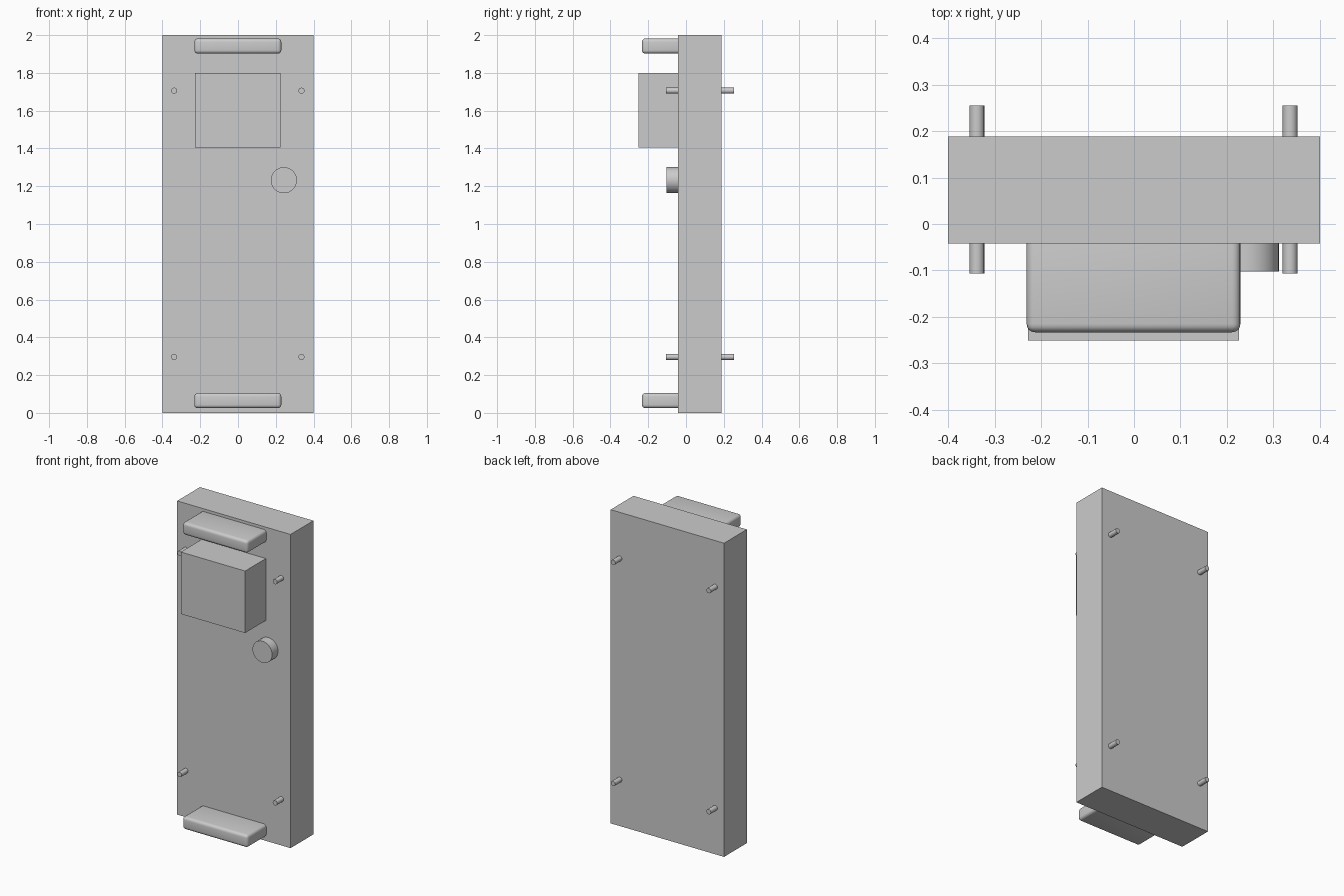
import bpy
import math

if "Cube" in bpy.data.objects:
    bpy.data.objects.remove(bpy.data.objects["Cube"])


def box(name, lo, hi, bevel=0.0):
    size = [h - l for l, h in zip(lo, hi)]
    centre = [(h + l) / 2 for l, h in zip(lo, hi)]
    bpy.ops.mesh.primitive_cube_add(size=1, location=centre)
    ob = bpy.context.object
    ob.name = name
    ob.scale = size
    bpy.ops.object.transform_apply(location=False, rotation=False, scale=True)
    if bevel:
        mod = ob.modifiers.new("rounding", 'BEVEL')
        mod.width = bevel
        mod.segments = 4
        bpy.ops.object.modifier_apply(modifier=mod.name)
        bpy.ops.object.shade_smooth_by_angle(angle=math.radians(35))
    return ob


def rod(name, x, z, y0, y1, radius, sides):
    # cylinder running front to back
    bpy.ops.mesh.primitive_cylinder_add(
        vertices=sides, radius=radius, depth=y1 - y0,
        location=(x, (y0 + y1) / 2, z), rotation=(math.pi / 2, 0, 0))
    ob = bpy.context.object
    ob.name = name
    bpy.ops.object.shade_smooth_by_angle(angle=math.radians(35))
    return ob


FRONT = -0.042

# main slab
box("panel", (-0.4, FRONT, 0), (0.4, 0.188, 2))

# square housing near the top
box("housing", (-0.228, -0.251, 1.405), (0.226, FRONT, 1.80))

# rounded bars at top and bottom, set slightly into the panel
for name, z in (("lower_bar", 0.065), ("upper_bar", 1.942)):
    box(name, (-0.231, -0.233, z - 0.04), (0.229, 0.0, z + 0.04), bevel=0.018)

# round knob
rod("knob", 0.243, 1.232, -0.102, FRONT, 0.069, 32)

# four pins passing through the panel
for side, x in (("left", -0.338), ("right", 0.336)):
    for level, z in (("lower", 0.296), ("upper", 1.706)):
        rod(f"{level}_{side}_pin", x, z, -0.107, 0.255, 0.016, 16)
